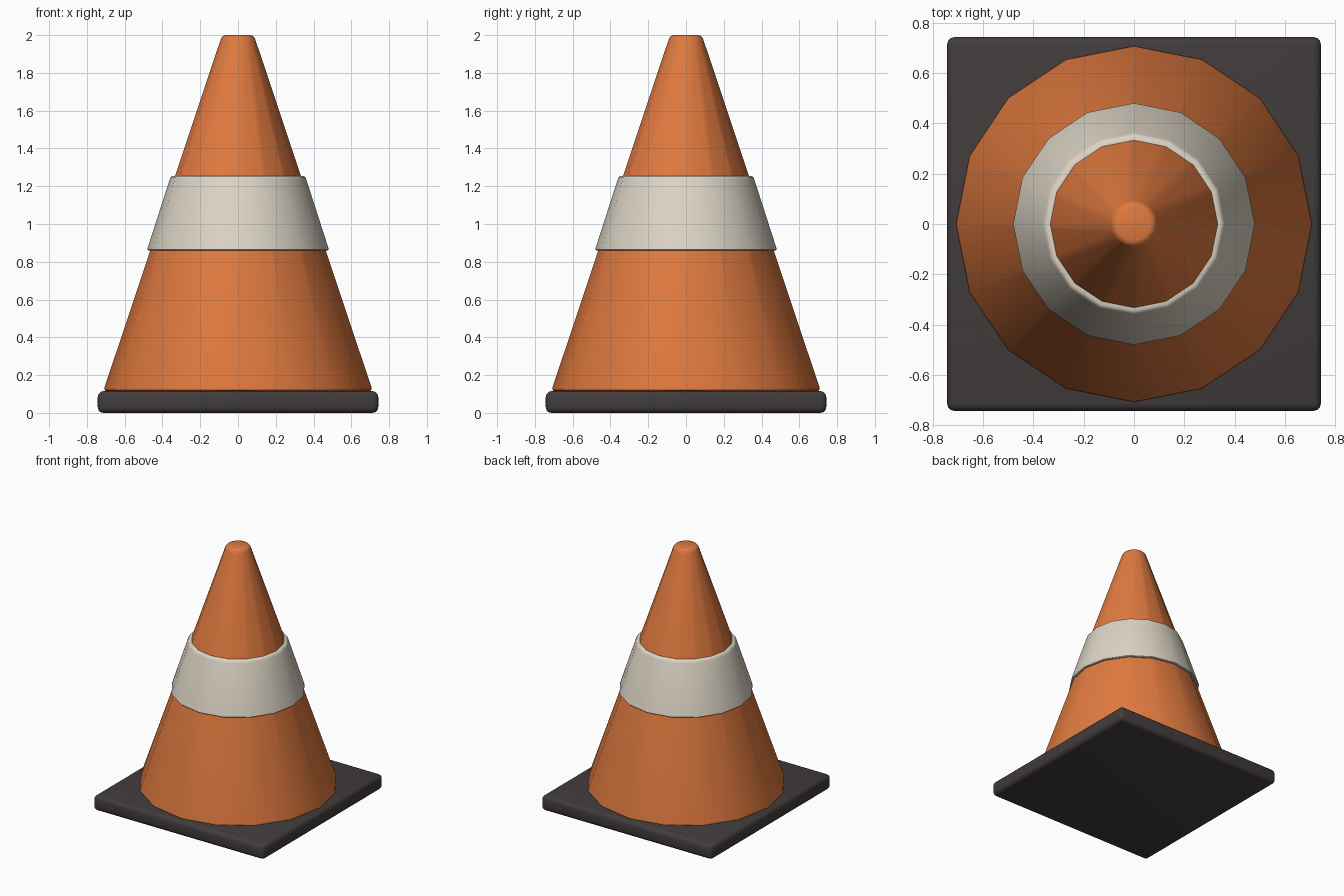
import bpy, bmesh, math

if "Cube" in bpy.data.objects:
    bpy.data.objects.remove(bpy.data.objects["Cube"])

def material(name, rgb):
    m = bpy.data.materials.new(name)
    m.diffuse_color = (*rgb, 1)
    m.use_nodes = True
    m.node_tree.nodes["Principled BSDF"].inputs["Base Color"].default_value = m.diffuse_color
    return m

orange = material("orange", (0.75, 0.195, 0.05))
white = material("off_white", (0.72, 0.66, 0.56))
black = material("dark_rubber", (0.055, 0.045, 0.045))
SIDES = 16

def finish(name, bm, mat):
    bmesh.ops.recalc_face_normals(bm, faces=bm.faces)
    me = bpy.data.meshes.new(name)
    bm.to_mesh(me)
    bm.free()
    ob = bpy.data.objects.new(name, me)
    bpy.context.collection.objects.link(ob)
    me.materials.append(mat)
    bpy.ops.object.select_all(action='DESELECT')
    ob.select_set(True)
    bpy.context.view_layer.objects.active = ob
    bpy.ops.object.shade_smooth_by_angle(angle=math.radians(40))
    return ob

def lathe(name, profile, mat, ring=False):
    """Revolve (radius, height) points; capped, or closed as a ring."""
    bm = bmesh.new()
    loops = []
    for r, z in profile:
        loops.append([bm.verts.new((r * math.cos(math.tau * i / SIDES),
                                    r * math.sin(math.tau * i / SIDES), z))
                      for i in range(SIDES)])
    pairs = list(zip(loops, loops[1:]))
    if ring:
        pairs.append((loops[-1], loops[0]))
    else:
        bm.faces.new(loops[0])
        bm.faces.new(loops[-1])
    for a, b in pairs:
        for i in range(SIDES):
            j = (i + 1) % SIDES
            bm.faces.new((a[i], a[j], b[j], b[i]))
    return finish(name, bm, mat)

# square rubber foot with rounded edges
bm = bmesh.new()
bmesh.ops.create_cube(bm, size=1)
for v in bm.verts:
    v.co = (v.co.x * 1.485, v.co.y * 1.485, (v.co.z + 0.5) * 0.115)
bmesh.ops.bevel(bm, geom=bm.edges[:], offset=0.03, segments=3, profile=0.5, affect='EDGES')
finish("base", bm, black)

# cone body with softened lower and upper edges
lathe("cone", [(0.695, 0.114), (0.707, 0.121), (0.706, 0.137), (0.095, 1.967),
               (0.089, 1.984), (0.08, 1.995), (0.066, 2.0)], orange)

# reflective band around the cone
lathe("band", [(0.46, 0.86), (0.475, 0.86), (0.48, 0.865), (0.478, 0.875),
               (0.362, 1.235), (0.356, 1.249), (0.345, 1.255), (0.33, 1.255)],
      white, ring=True)
